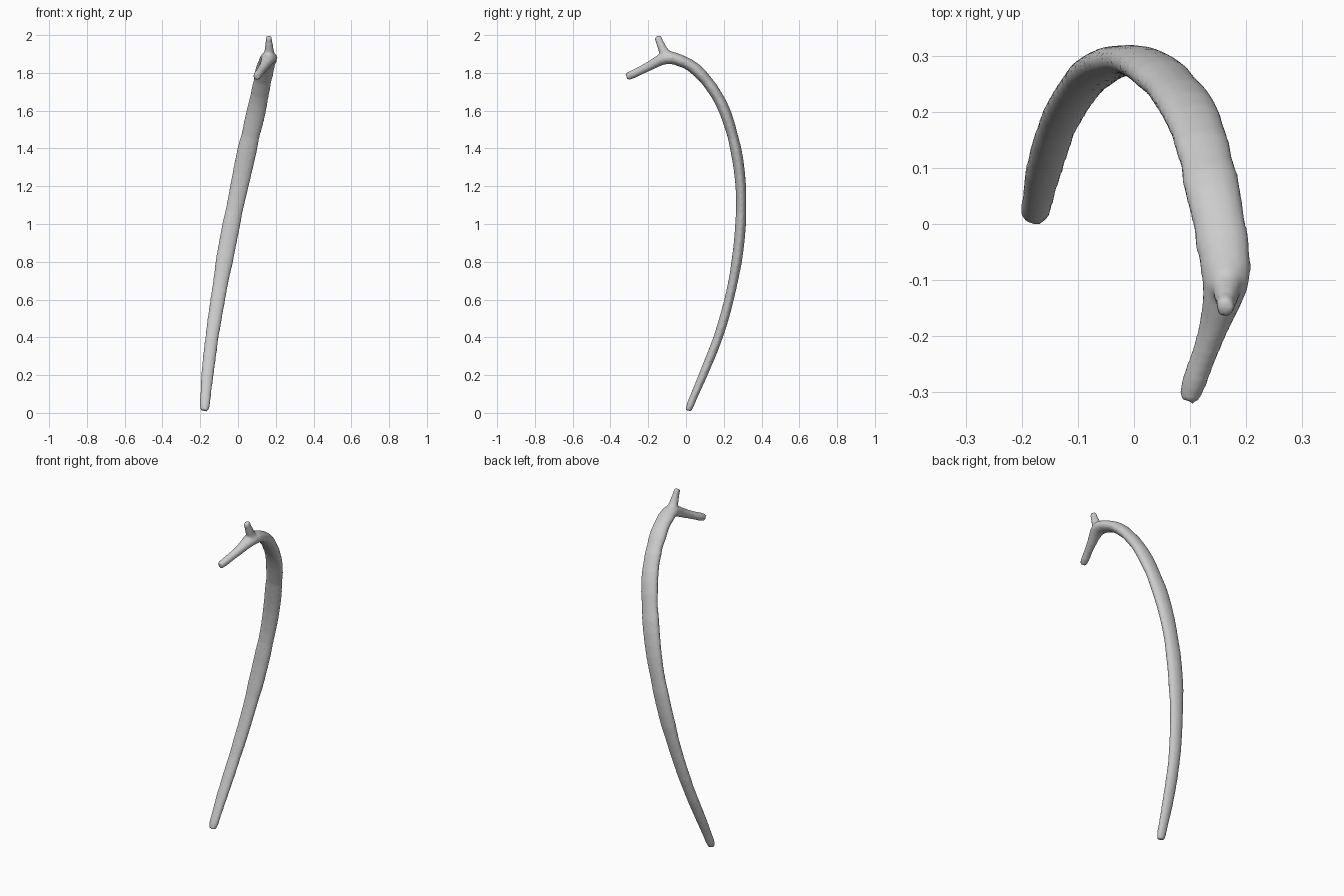
import bpy, bmesh, math, random
from mathutils import Vector

if "Cube" in bpy.data.objects:
    bpy.data.objects.remove(bpy.data.objects["Cube"])

random.seed(4)
SIDES = 12


def spline(keys, steps):
    """Catmull-Rom through rows of (x, y, z, half width, half thickness)."""
    k = [keys[0]] + keys + [keys[-1]]
    rows = []
    for i in range(1, len(k) - 2):
        for s in range(steps):
            t = s / steps
            rows.append([0.5 * (2 * b + (c - a) * t + (2 * a - 5 * b + 4 * c - d) * t * t
                                + (3 * b - a - 3 * c + d) * t ** 3)
                         for a, b, c, d in zip(*k[i - 1:i + 3])])
    return rows + [list(keys[-1])]


def add_limb(bm, keys, steps=3, lump=0.05):
    """Sweep an oval section, wide across x, along the path and cap the ends."""
    rows = spline(keys, steps)
    pts = [Vector(r[:3]) for r in rows]
    rings = []
    for i, (p, r) in enumerate(zip(pts, rows)):
        tan = (pts[min(i + 1, len(pts) - 1)] - pts[max(i - 1, 0)]).normalized()
        side = (Vector((1, 0, 0)) - tan * tan.x).normalized()
        up = tan.cross(side)
        k = 1 + random.uniform(-lump, lump)
        ring = []
        for j in range(SIDES):
            a = 2 * math.pi * j / SIDES
            ring.append(bm.verts.new(p + side * r[3] * k * math.cos(a) + up * r[4] * k * math.sin(a)))
        rings.append(ring)
    for a, b in zip(rings, rings[1:]):
        for j in range(SIDES):
            n = (j + 1) % SIDES
            bm.faces.new((a[j], a[n], b[n], b[j]))
    bm.faces.new(rings[0][::-1])
    bm.faces.new(rings[-1])


bm = bmesh.new()

# long curved shaft running through the fork into the lower prong
add_limb(bm, [
    (-0.178, 0.013, 0.012, 0.022, 0.017),
    (-0.174, 0.030, 0.06, 0.029, 0.021),
    (-0.162, 0.090, 0.20, 0.032, 0.022),
    (-0.138, 0.170, 0.40, 0.036, 0.025),
    (-0.107, 0.228, 0.60, 0.041, 0.026),
    (-0.073, 0.268, 0.80, 0.045, 0.027),
    (-0.035, 0.289, 1.00, 0.047, 0.028),
    (0.007, 0.290, 1.20, 0.049, 0.028),
    (0.050, 0.263, 1.40, 0.051, 0.029),
    (0.095, 0.208, 1.59, 0.051, 0.030),
    (0.122, 0.138, 1.72, 0.050, 0.031),
    (0.142, 0.050, 1.82, 0.048, 0.031),
    (0.157, -0.030, 1.865, 0.047, 0.031),
    (0.163, -0.105, 1.880, 0.041, 0.033),
    (0.140, -0.190, 1.838, 0.026, 0.025),
    (0.115, -0.260, 1.803, 0.023, 0.023),
    (0.097, -0.312, 1.779, 0.020, 0.022),
])

# short upper prong
add_limb(bm, [
    (0.164, -0.095, 1.875, 0.040, 0.036),
    (0.165, -0.118, 1.915, 0.026, 0.026),
    (0.164, -0.138, 1.960, 0.019, 0.021),
    (0.162, -0.151, 1.994, 0.015, 0.020),
], lump=0.02)

bmesh.ops.recalc_face_normals(bm, faces=bm.faces)
mesh = bpy.data.meshes.new("curved_forked_shaft")
bm.to_mesh(mesh)
bm.free()
shaft = bpy.data.objects.new("curved_forked_shaft", mesh)
bpy.context.collection.objects.link(shaft)

# fuse the limbs into one smooth skin
fuse = shaft.modifiers.new("fuse", 'REMESH')
fuse.mode = 'VOXEL'
fuse.voxel_size = 0.008
fuse.use_smooth_shade = True
soften = shaft.modifiers.new("soften", 'SMOOTH')
soften.factor = 0.5
soften.iterations = 3
